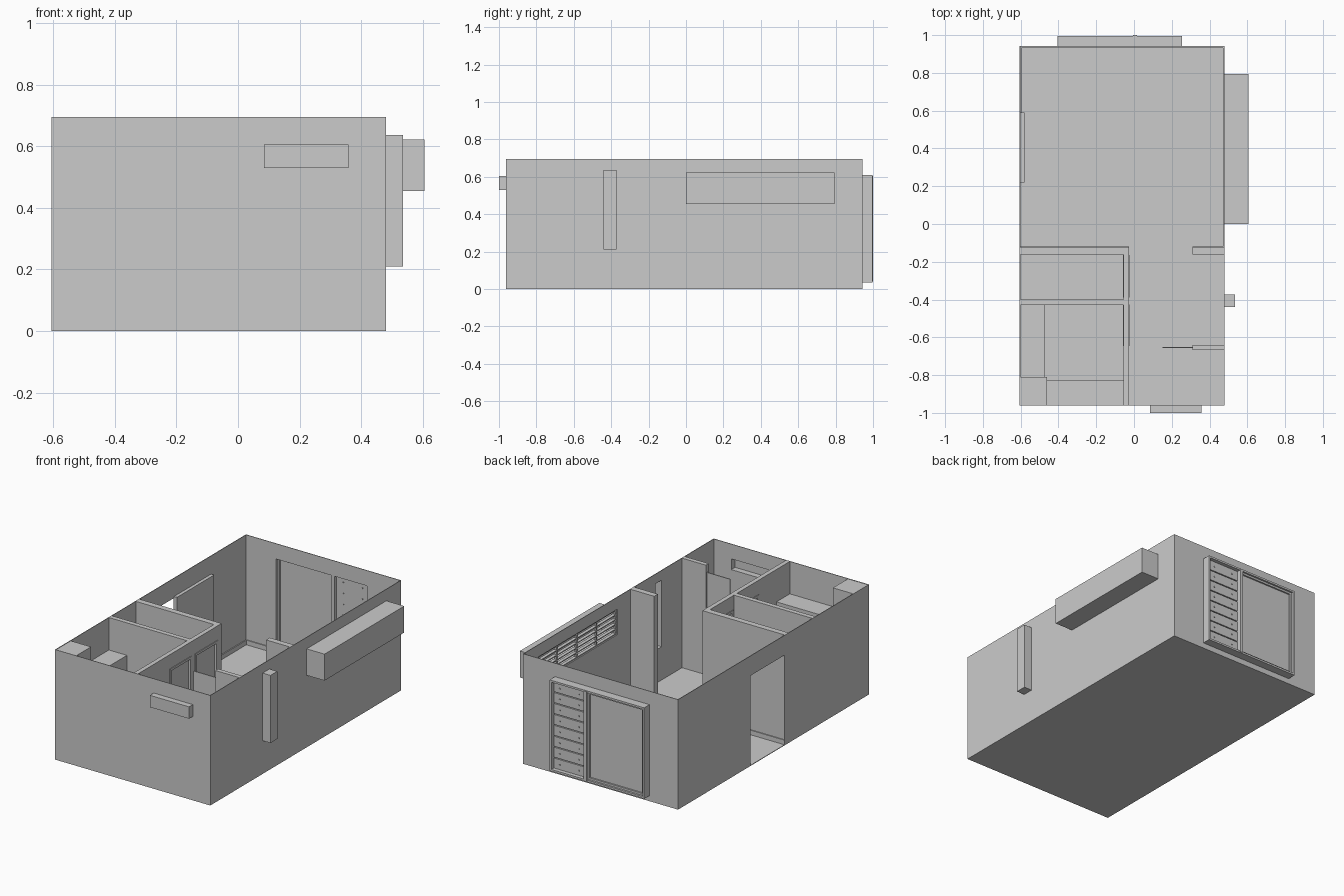
import bpy, bmesh

if "Cube" in bpy.data.objects:
    bpy.data.objects.remove(bpy.data.objects["Cube"])

X0, X1, Y0, Y1, H = -0.605, 0.48, -0.962, 0.943, 0.695
T = 0.004  # outer wall thickness


def finish(name, bm):
    me = bpy.data.meshes.new(name)
    bm.to_mesh(me)
    bm.free()
    ob = bpy.data.objects.new(name, me)
    bpy.context.collection.objects.link(ob)
    return ob


def add_box(bm, x, y, z):
    geo = bmesh.ops.create_cube(bm, size=1)
    for v in geo["verts"]:
        v.co = [(r[0] + r[1]) / 2 + c * (r[1] - r[0]) for r, c in zip((x, y, z), v.co)]


def boxes(name, items):
    """One object made of (x range, y range, z range) blocks."""
    bm = bmesh.new()
    for it in items:
        add_box(bm, *it)
    return finish(name, bm)


def wall(name, axis, lo, hi, u0, u1, holes=()):
    """Wall slab across axis from lo to hi, with (u0, u1, z0, z1) openings."""
    us = sorted({u0, u1, *[h[0] for h in holes], *[h[1] for h in holes]})
    zs = sorted({0, H, *[h[2] for h in holes], *[h[3] for h in holes]})
    bm = bmesh.new()
    for a, b in zip(us, us[1:]):
        for c, d in zip(zs, zs[1:]):
            mu, mz = (a + b) / 2, (c + d) / 2
            if any(h[0] < mu < h[1] and h[2] < mz < h[3] for h in holes):
                continue
            pts = [(a, c), (b, c), (b, d), (a, d)]
            bm.faces.new([bm.verts.new((lo, u, z) if axis == "x" else (u, lo, z)) for u, z in pts])
    bmesh.ops.remove_doubles(bm, verts=bm.verts, dist=1e-5)
    faces = bm.faces[:]
    ext = bmesh.ops.extrude_face_region(bm, geom=faces, use_keep_orig=True)
    vec = (hi - lo, 0, 0) if axis == "x" else (0, hi - lo, 0)
    bmesh.ops.translate(bm, vec=vec, verts=[g for g in ext["geom"] if isinstance(g, bmesh.types.BMVert)])
    bmesh.ops.recalc_face_normals(bm, faces=bm.faces)
    bmesh.ops.dissolve_limit(bm, angle_limit=0.01, verts=bm.verts, edges=bm.edges)
    return finish(name, bm)


def niche(name, x, y, z, open_dir):
    """Hollow projecting box, open on the side facing the room."""
    bm = bmesh.new()
    add_box(bm, x, y, z)
    bm.normal_update()
    gone = [f for f in bm.faces if f.normal.dot(open_dir) > 0.9]
    bmesh.ops.delete(bm, geom=gone, context="FACES")
    ob = finish(name, bm)
    m = ob.modifiers.new("shell", "SOLIDIFY")
    m.thickness, m.offset = 0.005, -1
    return ob


def frame_y(x, z, y, w):
    """Four bars of a rectangular frame lying in the xz plane."""
    return [((x[0], x[0] + w), y, z), ((x[1] - w, x[1]), y, z),
            ((x[0] + w, x[1] - w), y, (z[0], z[0] + w)),
            ((x[0] + w, x[1] - w), y, (z[1] - w, z[1]))]


# floors
boxes("main_room_floor", [((X0, X1), (-0.125, Y1), (0, 0.004))])
boxes("rear_rooms_floor", [((X0, X1), (Y0, -0.125), (0, 0.003))])

# outer walls with openings
LW = (0.0, 0.795, 0.455, 0.622)      # long window
SW = (-0.44, -0.372, 0.21, 0.637)    # slim window
FW = (0.085, 0.358, 0.53, 0.605)     # front window
BW = (-0.405, 0.255, 0.035, 0.61)    # back window
wall("left_wall", "x", X0, X0 + T, Y0, Y1, [(-0.12, 0.22, 0, 0.57)])
wall("right_wall", "x", X1 - T, X1, Y0, Y1, [LW, SW])
wall("front_wall", "y", Y0, Y0 + T, X0, X1, [FW])
wall("back_wall", "y", Y1 - T, Y1, X0, X1, [BW])

# inner walls
wall("corridor_wall", "x", -0.055, -0.027, Y0, -0.125,
     [(-0.63, -0.44, 0, 0.59), (-0.375, -0.18, 0, 0.59)])
wall("living_partition", "y", -0.162, -0.125, X0 + T, -0.055)
wall("middle_partition", "y", -0.43, -0.4, X0 + T, -0.055)
wall("living_stub", "y", -0.162, -0.125, 0.31, X1 - T)
wall("corridor_stub", "y", -0.668, -0.64, 0.31, X1 - T)
boxes("glass_screen", [((0.15, 0.31), (-0.657, -0.651), (0, 0.645))])

# doors: slab plus casing
for name, a, b in (("bath_door", -0.63, -0.44), ("store_door", -0.375, -0.18)):
    boxes(name, [((-0.046, -0.038), (a, b), (0.004, 0.59))])
    boxes(name + "_casing", [
        ((-0.059, -0.023), (a - 0.015, a), (0, 0.605)),
        ((-0.059, -0.023), (b, b + 0.015), (0, 0.605)),
        ((-0.059, -0.023), (a, b), (0.59, 0.605))])
boxes("sliding_entry_door", [((X0 + T, -0.58), (0.22, 0.59), (0.005, 0.58))])

# corner shaft and built-in units
boxes("corner_shaft", [((X0 + T, -0.46), (Y0 + T, -0.81), (0, H - 0.002))])
boxes("side_cabinet", [((X0 + T, -0.475), (-0.81, -0.43), (0, 0.49))])
boxes("end_cabinet", [((-0.46, -0.055), (Y0 + T, -0.825), (0, 0.49))])

# skirting around the main room
boxes("skirting", [
    ((X0 + T, X0 + 0.01), (0.59, Y1 - T), (0, 0.033)),
    ((X1 - 0.01, X1 - T), (-0.125, Y1 - T), (0, 0.033)),
    ((X0 + T, X1 - T), (Y1 - 0.01, Y1 - T), (0, 0.033)),
    ((X0 + T, -0.027), (-0.125, -0.119), (0, 0.033)),
    ((0.31, X1 - T), (-0.125, -0.119), (0, 0.033))])

# projecting window boxes
niche("long_window_box", (X1 - T, 0.605), LW[:2], LW[2:], (-1, 0, 0))
niche("slim_window_box", (X1 - T, 0.535), SW[:2], SW[2:], (-1, 0, 0))
niche("front_window_box", FW[:2], (-1.0, Y0 + T), FW[2:], (0, 1, 0))

# long window grille: posts and slats
bars = [((0.485, 0.5), (y - 0.006, y + 0.006), LW[2:]) for y in (0.008, 0.2, 0.397, 0.595, 0.787)]
for i in range(6):
    z = LW[2] + 0.008 + i * 0.03
    bars.append(((0.482, 0.503), LW[:2], (z - 0.003, z + 0.003)))
boxes("long_window_grille", bars)

# back window: outer frame, fixed pane, louvred pane
boxes("back_window_frame", frame_y(BW[:2], BW[2:], (Y1 - T, 0.996), 0.012)
      + [((-0.004, 0.016), (Y1 - T, 1.0), (0.04, 0.605))])
boxes("fixed_pane", [((-0.393, -0.004), (0.968, 0.974), (0.047, 0.598))]
      + frame_y((-0.393, -0.004), (0.047, 0.598), (0.96, 0.984), 0.012))
louvres = [((0.016, 0.243), (0.962, 0.966), (0.047, 0.598))]
clips = []
for i in range(8):
    z = 0.047 + i * 0.0689
    louvres.append(((0.02, 0.239), (0.966, 0.976), (z + 0.003, z + 0.066)))
    for x in (0.06, 0.195):
        clips.append(((x, x + 0.006), (0.957, 0.981), (z + 0.03, z + 0.036)))
boxes("louvred_pane", louvres)
boxes("louvre_clips", clips)
